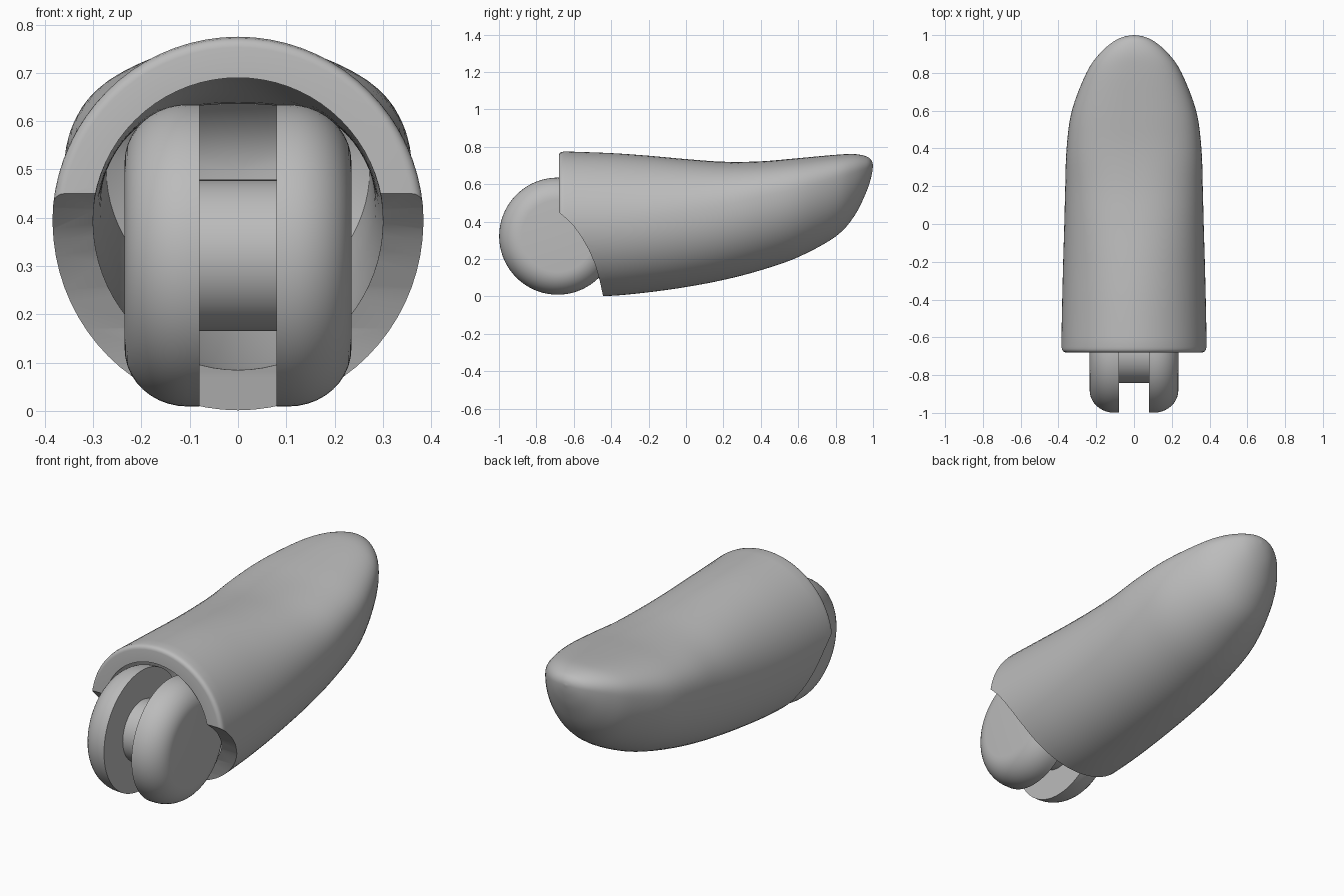
import bpy, bmesh, math
from mathutils import Matrix

cube = bpy.data.objects.get("Cube")
if cube:
    bpy.data.objects.remove(cube, do_unlink=True)

grey = bpy.data.materials.new("plain_grey")
grey.use_nodes = True
COLOUR = (0.5, 0.5, 0.5, 1)
grey.diffuse_color = COLOUR
grey.node_tree.nodes["Principled BSDF"].inputs["Base Color"].default_value = COLOUR

SIDES = 72


def make_object(name, bm):
    bmesh.ops.remove_doubles(bm, verts=bm.verts, dist=1e-5)
    bmesh.ops.recalc_face_normals(bm, faces=bm.faces)
    mesh = bpy.data.meshes.new(name)
    bm.to_mesh(mesh)
    bm.free()
    mesh.materials.append(grey)
    obj = bpy.data.objects.new(name, mesh)
    bpy.context.collection.objects.link(obj)
    return obj


def smooth(obj):
    bpy.ops.object.select_all(action='DESELECT')
    obj.select_set(True)
    bpy.context.view_layer.objects.active = obj
    bpy.ops.object.shade_smooth_by_angle(angle=math.radians(35))


def loft(rings):
    """Bridge equal rings of points; collapsed end rings merge into a point."""
    bm = bmesh.new()
    loops = [[bm.verts.new(p) for p in ring] for ring in rings]
    for a, b in zip(loops, loops[1:]):
        for i in range(len(a)):
            j = (i + 1) % len(a)
            bm.faces.new((a[i], a[j], b[j], b[i]))
    bmesh.ops.dissolve_degenerate(bm, dist=1e-6, edges=bm.edges)
    return bm


def section(y, top, bottom, half, mid, power):
    """Egg-like cross-section, fuller above its widest height."""
    ring = []
    for i in range(SIDES):
        a = 2 * math.pi * i / SIDES
        c, s = math.cos(a), math.sin(a)
        p = power if s > 0 else 2
        x = half * math.copysign(abs(c) ** (2 / p), c)
        rise = abs(s) ** (2 / p)
        ring.append((x, y, mid + (top - mid) * rise if s > 0 else mid - (mid - bottom) * rise))
    return ring


def spline(stations, steps):
    """Smooth curve through the stations."""
    pts = [stations[0]] + stations + [stations[-1]]
    out = []
    for k in range(1, len(pts) - 2):
        for n in range(steps):
            t = n / steps
            out.append([0.5 * (2 * b + (c - a) * t + (2 * a - 5 * b + 4 * c - d) * t * t
                               + (3 * b - a - 3 * c + d) * t ** 3)
                        for a, b, c, d in zip(*pts[k - 1:k + 3])])
    return out + [list(stations[-1])]


# Fingertip shell: y, top, bottom, half width, widest height, upper fullness
STATIONS = [
    (-0.65, .775, -.005, .385, .388, 2.0),
    (-0.40, .766, .003, .380, .39, 2.0),
    (-0.20, .752, .022, .375, .40, 2.05),
    (0.00, .734, .050, .369, .42, 2.2),
    (0.20, .720, .088, .364, .45, 2.4),
    (0.40, .722, .140, .357, .50, 2.6),
    (0.60, .739, .210, .329, .55, 2.6),
    (0.80, .757, .320, .252, .62, 2.5),
    (0.90, .761, .430, .184, .66, 2.3),
    (0.965, .748, .560, .110, .685, 2.1),
    (0.992, .726, .645, .052, .695, 2.0),
    (1.00, .700, .700, .000, .700, 2.0),
]
WALL = 0.084
outer = [section(*s) for s in spline(STATIONS, 4)]
rim = [section(-0.68 + 0.02 * (1 - math.cos(a)), .753 + .02 * math.sin(a),
               .015 - .02 * math.sin(a), .365 + .02 * math.sin(a), .388, 2)
       for a in (0, .4, .8, 1.2, math.pi / 2)]
inner = [section(y, t - WALL, b + WALL, h - WALL, m, p)
         for y, t, b, h, m, p in spline(STATIONS[:6], 3)]
mouth = [section(-0.68, .69, .086, .302, .388, 2)]
apex = [section(0.6, .5, .5, 0, .5, 2)]
shell = make_object("fingertip_shell", loft(apex + inner[::-1] + mouth + rim + outer))

# Curved clearance cut under the front of the shell
CUT = [(-0.9, .45), (-0.68, .45), (-0.645, .42), (-0.60, .375), (-0.56, .32), (-0.52, .25),
       (-0.485, .17), (-0.46, .08), (-0.443, 0), (-0.43, -.1), (-0.9, -.1)]
bm = bmesh.new()
face = bm.faces.new([bm.verts.new((-0.6, y, z)) for y, z in CUT])
side = bmesh.ops.extrude_face_region(bm, geom=[face])
bmesh.ops.translate(bm, vec=(1.2, 0, 0),
                    verts=[v for v in side["geom"] if isinstance(v, bmesh.types.BMVert)])
cutter = make_object("clearance_cutter", bm)
cutter.hide_render = True
mod = shell.modifiers.new("clearance", 'BOOLEAN')
mod.operation = 'DIFFERENCE'
mod.solver = 'EXACT'
mod.object = cutter
bpy.context.view_layer.objects.active = shell
bpy.ops.object.modifier_apply(modifier=mod.name)
bpy.data.objects.remove(cutter, do_unlink=True)
smooth(shell)


# Knuckle joint: two rounded discs on a hub, turned around the x axis
def turned(name, profile):
    rings = [[(x, -0.686 + r * math.cos(2 * math.pi * i / SIDES),
               0.322 + r * math.sin(2 * math.pi * i / SIDES)) for i in range(SIDES)]
             for x, r in profile]
    obj = make_object(name, loft(rings))
    smooth(obj)
    return obj


ROUND = [(0.105 + 0.13 * math.sin(a), 0.193 + 0.12 * math.cos(a))
         for a in [math.pi / 2 * k / 10 for k in range(11)]]
for name, sign in (("left_knuckle_disc", 1), ("right_knuckle_disc", -1)):
    turned(name, [(sign * x, r) for x, r in [(0.08, 0), (0.08, 0.313)] + ROUND + [(0.235, 0)]])
turned("knuckle_hub", [(-0.085, 0), (-0.085, 0.157), (0.085, 0.157), (0.085, 0)])
